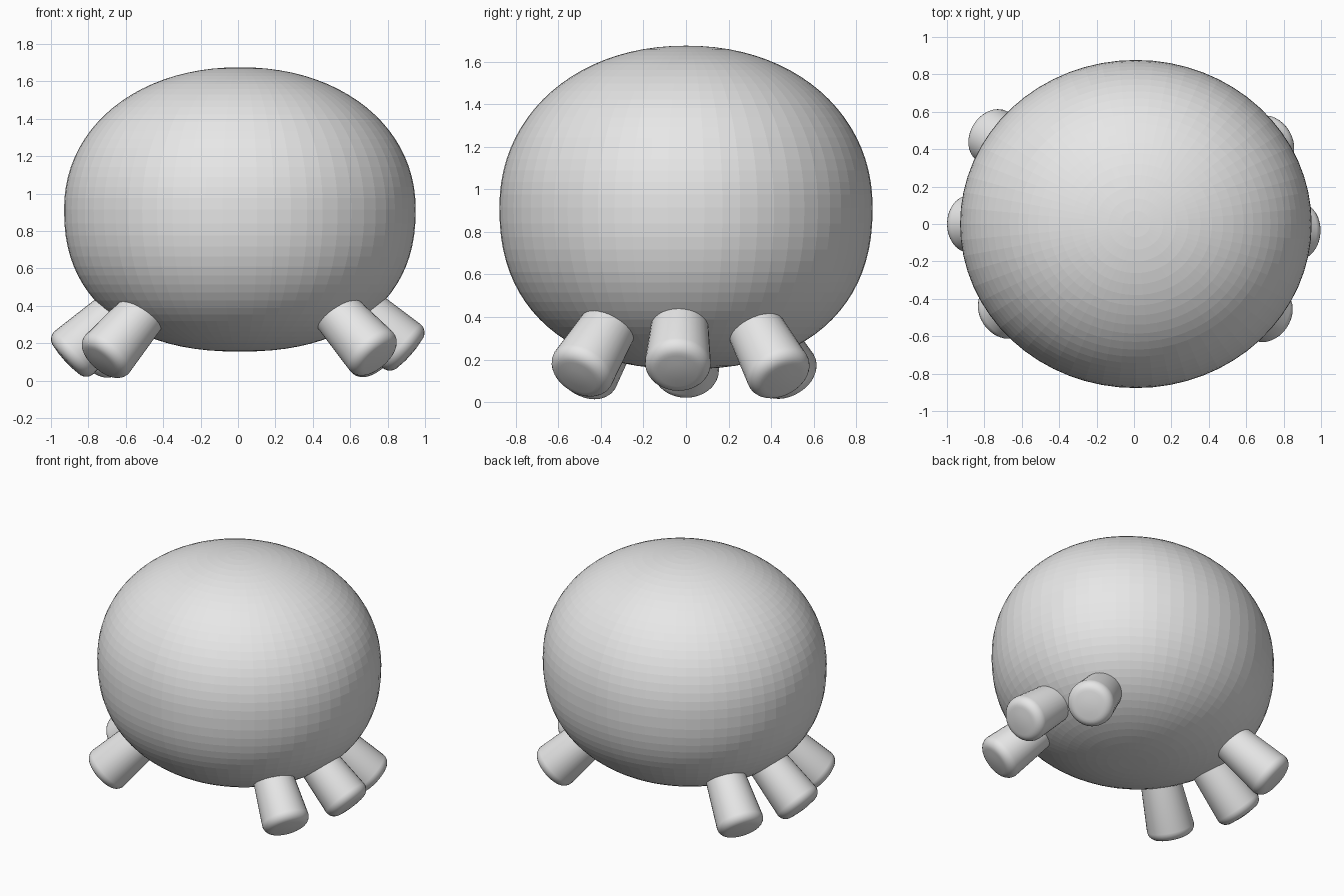
import bpy, bmesh, math
from mathutils import Vector

cube = bpy.data.objects.get("Cube")
if cube:
    bpy.data.objects.remove(cube, do_unlink=True)

GREY = (0.8, 0.8, 0.8, 1.0)
mat = bpy.data.materials.new("light grey")
mat.use_nodes = True
mat.diffuse_color = GREY
mat.node_tree.nodes["Principled BSDF"].inputs["Base Color"].default_value = GREY


def lathe(name, profile, segments):
    """Spin (radius, height) points round z; end points lie on the axis."""
    bm = bmesh.new()
    verts = [bm.verts.new((r, 0, z)) for r, z in profile]
    edges = [bm.edges.new(pair) for pair in zip(verts, verts[1:])]
    bmesh.ops.spin(bm, geom=verts + edges, cent=(0, 0, 0), axis=(0, 0, 1),
                   angle=2 * math.pi, steps=segments)
    bmesh.ops.remove_doubles(bm, verts=bm.verts, dist=1e-4)
    bmesh.ops.recalc_face_normals(bm, faces=bm.faces)
    mesh = bpy.data.meshes.new(name)
    bm.to_mesh(mesh)
    bm.free()
    mesh.materials.append(mat)
    obj = bpy.data.objects.new(name, mesh)
    bpy.context.collection.objects.link(obj)
    return obj


# Body: plump faceted ball, a little squarer below than above
RINGS = 44
body_profile = []
for i in range(RINGS + 1):
    t = math.pi * (i / RINGS - 0.5)
    n = 2.1 if t > 0 else 2.3
    r = max(math.cos(t), 0) ** (2 / n) if 0 < i < RINGS else 0
    h = math.copysign(abs(math.sin(t)) ** (2 / n), t)
    body_profile.append((r, h))
body = lathe("body", body_profile, 64)
body.scale = (0.94, 0.877, 0.76)
body.location = (0.01, 0, 0.915)

# Legs: stubby tapered pegs with rounded ends, pointing out from the body
RADIUS, ROUND, LENGTH = 0.155, 0.06, 0.45
leg_profile = [(0, -LENGTH), (0.125, -LENGTH)]
for i in range(7):
    a = math.pi / 2 * i / 6
    leg_profile.append((RADIUS - ROUND + ROUND * math.cos(a),
                        -ROUND + ROUND * math.sin(a)))
leg_profile += [(0.05, 0.006), (0, 0.008)]

feet = {
    "front_left_leg": (0.75, -0.51, 0.115),
    "middle_left_leg": (0.92, -0.04, 0.145),
    "back_left_leg": (0.76, 0.455, 0.105),
    "front_right_leg": (-0.735, -0.49, 0.10),
    "middle_right_leg": (-0.92, 0.0, 0.11),
    "back_right_leg": (-0.79, 0.49, 0.105),
}
hub = Vector((0, 0, 0.95))
for name, foot in feet.items():
    leg = lathe(name, leg_profile, 32)
    leg.location = foot
    leg.rotation_mode = 'QUATERNION'
    leg.rotation_quaternion = (Vector(foot) - hub).to_track_quat('Z', 'Y')
    bpy.ops.object.select_all(action='DESELECT')
    leg.select_set(True)
    bpy.context.view_layer.objects.active = leg
    bpy.ops.object.shade_smooth_by_angle(angle=math.radians(40))
